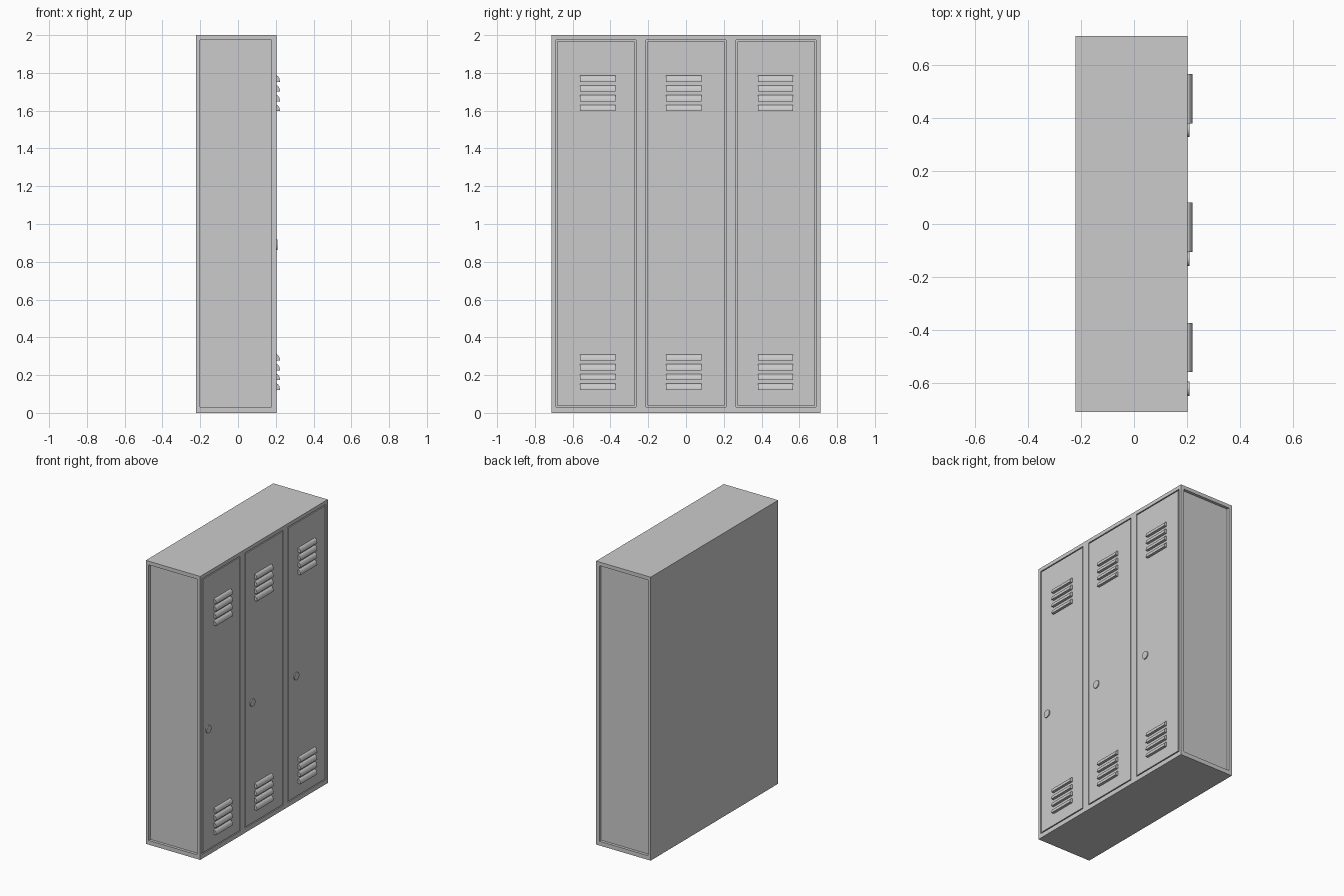
import bpy, bmesh, math

if "Cube" in bpy.data.objects:
    bpy.data.objects.remove(bpy.data.objects["Cube"])

FRONT, BACK = 0.203, -0.222     # doors face +x
HALF_W = 0.711
DOOR_Y = (-0.477, 0.0, 0.477)   # door centres
VENT_Y = (-0.467, -0.012, 0.474)
LOCK_Y = (-0.623, -0.132, 0.357)
DOOR_HALF = 0.212
Z0, Z1 = 0.032, 1.974           # door opening height


def finish(name, bm):
    bmesh.ops.recalc_face_normals(bm, faces=bm.faces[:])
    me = bpy.data.meshes.new(name)
    bm.to_mesh(me)
    bm.free()
    ob = bpy.data.objects.new(name, me)
    bpy.context.collection.objects.link(ob)
    return ob


def add_box(bm, x, y, z):
    verts = bmesh.ops.create_cube(bm, size=1)["verts"]
    for v in verts:
        for i, (a, b) in enumerate((x, y, z)):
            v.co[i] = a if v.co[i] < 0 else b


def add_prism(bm, profile, y0, y1):
    # x-z profile extruded along y
    ends = [[bm.verts.new((x, y, z)) for x, z in profile] for y in (y0, y1)]
    n = len(profile)
    for e in ends:
        bm.faces.new(e)
    for i in range(n):
        j = (i + 1) % n
        bm.faces.new((ends[0][i], ends[0][j], ends[1][j], ends[1][i]))


# carcass with recessed side panels and door openings
bm = bmesh.new()
add_box(bm, (BACK, FRONT), (-HALF_W, HALF_W), (0, 2))
carcass = finish("carcass", bm)
bm = bmesh.new()
for s in (-1, 1):
    add_box(bm, (-0.2, 0.178), sorted((s * (HALF_W - 0.02), s * (HALF_W + 0.05))), (0.03, Z1))
for y in DOOR_Y:
    add_box(bm, (FRONT - 0.012, FRONT + 0.05), (y - DOOR_HALF, y + DOOR_HALF), (Z0, Z1))
cutter = finish("recess_cutter", bm)
mod = carcass.modifiers.new("recesses", "BOOLEAN")
mod.object, mod.operation, mod.solver = cutter, "DIFFERENCE", "EXACT"
bpy.context.view_layer.objects.active = carcass
carcass.select_set(True)
bpy.ops.object.modifier_apply(modifier=mod.name)
bpy.data.objects.remove(cutter)

GAP = 0.007
for k in range(3):
    # door, flush with the frame and separated by a thin groove
    bm = bmesh.new()
    y, h = DOOR_Y[k], DOOR_HALF - GAP
    add_box(bm, (FRONT - 0.012, FRONT), (y - h, y + h), (Z0 + GAP, Z1 - GAP))
    finish(f"door_{k + 1}", bm)

    # curved vent hoods, four at the top and four at the bottom
    bm = bmesh.new()
    for base in (0.122, 1.598):
        for i in range(4):
            z = base + i * 0.0515
            arc = [(FRONT + 0.019 * math.sin(a), z + 0.033 * math.cos(a))
                   for a in (math.pi / 2 * t / 5 for t in range(6))]
            add_prism(bm, [(FRONT - 0.003, z), (FRONT - 0.003, z + 0.033)] + arc,
                      VENT_Y[k] - 0.093, VENT_Y[k] + 0.093)
    finish(f"vent_hoods_{k + 1}", bm)

    # round lock disc
    bpy.ops.mesh.primitive_cylinder_add(vertices=32, radius=0.027, depth=0.01,
                                        location=(FRONT + 0.002, LOCK_Y[k], 0.89),
                                        rotation=(0, math.pi / 2, 0))
    bpy.context.object.name = f"lock_disc_{k + 1}"
    bpy.ops.object.shade_smooth_by_angle()
